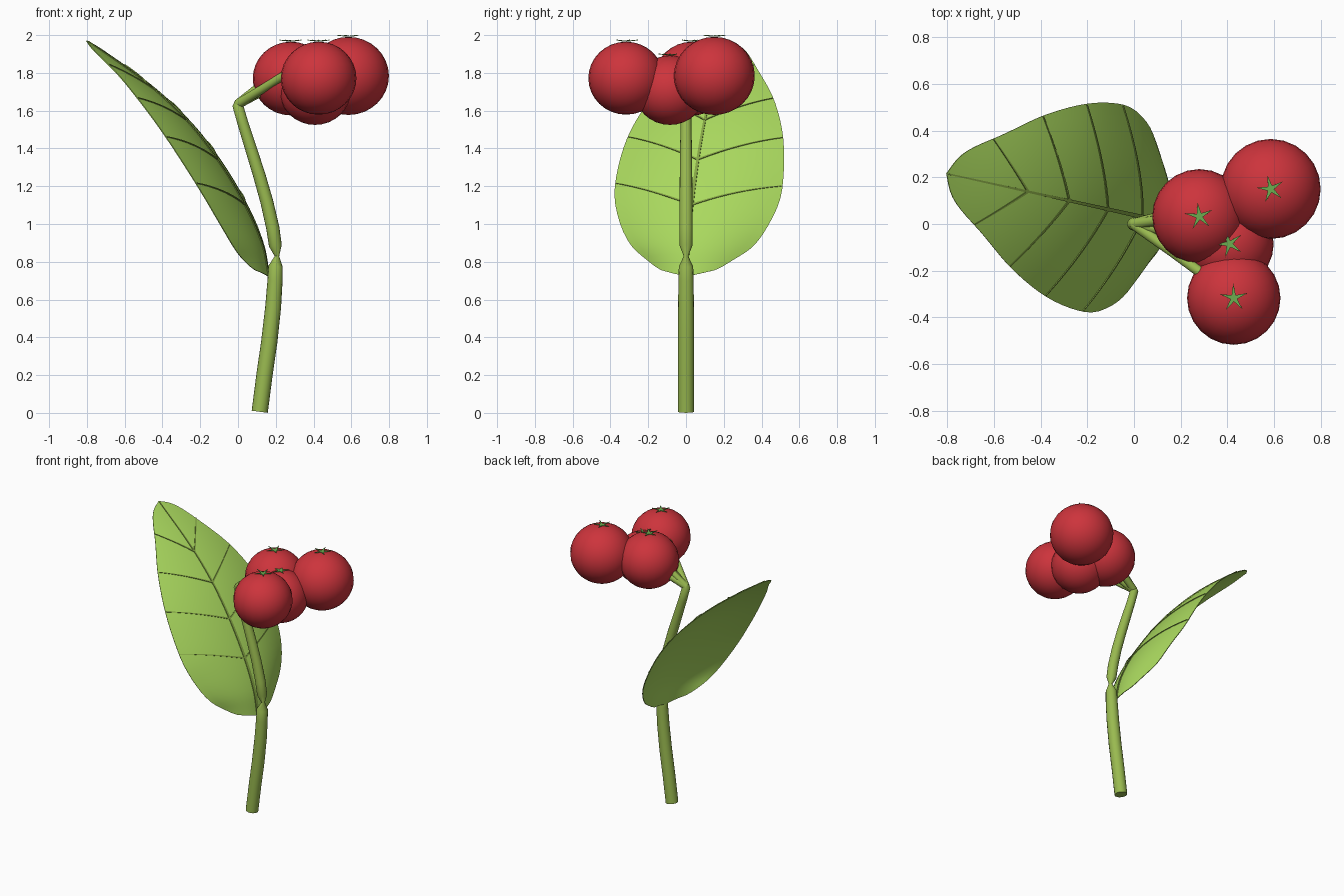
import bpy, bmesh, math
from mathutils import Vector

if "Cube" in bpy.data.objects:
    bpy.data.objects.remove(bpy.data.objects["Cube"])


def material(name, rgb):
    m = bpy.data.materials.new(name)
    m.diffuse_color = (*rgb, 1)
    m.use_nodes = True
    m.node_tree.nodes["Principled BSDF"].inputs["Base Color"].default_value = m.diffuse_color
    return m


RED = material("berry red", (0.61, 0.034, 0.045))
LEAF = material("leaf green", (0.40, 0.69, 0.112))
STEM = material("stem green", (0.32, 0.49, 0.08))
VEIN = material("vein green", (0.23, 0.37, 0.058))
STAR = material("calyx green", (0.15, 0.42, 0.08))


def finish(name, bm, mat, thickness=0):
    """Turn a bmesh into a smooth-shaded object, optionally a thin solid."""
    if not thickness:
        bmesh.ops.recalc_face_normals(bm, faces=bm.faces[:])
    me = bpy.data.meshes.new(name)
    bm.to_mesh(me)
    bm.free()
    me.materials.append(mat)
    ob = bpy.data.objects.new(name, me)
    bpy.context.collection.objects.link(ob)
    bpy.ops.object.select_all(action='DESELECT')
    ob.select_set(True)
    bpy.context.view_layer.objects.active = ob
    if thickness:
        mod = ob.modifiers.new("thickness", 'SOLIDIFY')
        mod.thickness, mod.offset = thickness, 0
        bpy.ops.object.modifier_apply(modifier=mod.name)
    bpy.ops.object.shade_smooth_by_angle(angle=math.radians(40))
    return ob


def curve_at(keys, s):
    """Smooth interpolation through (s, value...) keys."""
    n = len(keys)
    i = 0
    while i < n - 2 and s > keys[i + 1][0]:
        i += 1

    def slope(j, c):
        a, b = keys[max(j - 1, 0)], keys[min(j + 1, n - 1)]
        return (b[c] - a[c]) / (b[0] - a[0])
    a, b = keys[i], keys[i + 1]
    h = b[0] - a[0]
    t = (s - a[0]) / h
    return [(2*t**3 - 3*t*t + 1) * a[c] + (t**3 - 2*t*t + t) * h * slope(i, c)
            + (3*t*t - 2*t**3) * b[c] + (t**3 - t*t) * h * slope(i + 1, c)
            for c in range(1, len(a))]


def grid_faces(bm, rows, closed=False):
    for a, b in zip(rows, rows[1:]):
        n = len(a)
        for k in range(n if closed else n - 1):
            bm.faces.new((a[k], a[(k + 1) % n], b[(k + 1) % n], b[k]))


def tube(name, points, radii, mat, sides=16):
    """Round tube through points with a radius for each."""
    bm = bmesh.new()
    pts = [Vector(p) for p in points]
    rows = []
    for i, (p, r) in enumerate(zip(pts, radii)):
        d = (pts[min(i + 1, len(pts) - 1)] - pts[max(i - 1, 0)]).normalized()
        e = d.cross(Vector((0, 1, 0))).normalized()
        f = d.cross(e)
        rows.append([bm.verts.new(p + r * (math.cos(a) * e + math.sin(a) * f))
                     for a in (2 * math.pi * k / sides for k in range(sides))])
    grid_faces(bm, rows, True)
    bm.faces.new(rows[0])
    bm.faces.new(rows[-1])
    return finish(name, bm, mat)


# Stem: lower shoot, pinched node, upper shoot
stem = [(0.115, 0.006, 0.043), (0.14, 0.2, 0.043), (0.166, 0.38, 0.043),
        (0.186, 0.56, 0.042), (0.196, 0.70, 0.040), (0.199, 0.775, 0.038),
        (0.206, 0.83, 0.012), (0.198, 0.885, 0.034), (0.184, 0.98, 0.035),
        (0.152, 1.12, 0.034), (0.112, 1.26, 0.033), (0.065, 1.41, 0.031),
        (0.027, 1.53, 0.029), (-0.002, 1.63, 0.028), (0.002, 1.65, 0.018)]
tube("stem", [(x, 0, z) for x, z, r in stem], [r for x, z, r in stem], STEM)

# Berries with stalks and star calyxes: centre, radius, stalk end
berries = [((0.427, -0.317, 1.772), 0.200, (0.33, -0.24, 1.84)),
           ((0.28, 0.033, 1.770), 0.202, (0.20, 0.03, 1.80)),
           ((0.585, 0.15, 1.784), 0.214, (0.45, 0.12, 1.87)),
           ((0.408, -0.085, 1.708), 0.190, (0.32, -0.07, 1.80))]
for n, (c, r, end) in enumerate(berries, 1):
    c, end = Vector(c), Vector(end)
    bm = bmesh.new()
    bmesh.ops.create_uvsphere(bm, u_segments=24, v_segments=16, radius=r)
    bmesh.ops.scale(bm, vec=(1, 1, 0.965), verts=bm.verts)
    bmesh.ops.translate(bm, vec=c, verts=bm.verts)
    finish(f"berry_{n}", bm, RED)

    start = Vector((0, 0, 1.635))
    tube(f"berry_stalk_{n}", [start, start.lerp(end, 0.5), end],
         [0.025, 0.022, 0.023], STEM, 12)

    bm = bmesh.new()
    top = c + Vector((0, 0, r * 0.965 + 0.003))
    centre = bm.verts.new(top)
    ring = []
    for k in range(10):
        a = math.pi * k / 5 + 0.25 + n * 0.1
        q, lift = ((0.062, 0.006) if k % 2 == 0 else (0.015, 0.0))
        ring.append(bm.verts.new(top + Vector((q * math.cos(a), q * math.sin(a), lift))))
    for k in range(10):
        bm.faces.new((centre, ring[k], ring[(k + 1) % 10]))
    finish(f"calyx_{n}", bm, STAR, 0.004)

# Leaf: midrib (length, run, height), half-width and backward arch along it
L = 1.64
midrib = [(0, 0, 0.722), (0.174, 0.035, 0.89), (0.404, 0.13, 1.10), (0.687, 0.28, 1.34),
          (0.957, 0.45, 1.55), (1.245, 0.665, 1.745), (L, 0.985, 1.97)]
width = [(0, 0.001), (0.02, 0.08), (0.05, 0.165), (0.2, 0.325), (0.4, 0.42), (0.58, 0.45),
         (0.887, 0.422), (1.157, 0.336), (1.4, 0.205), (1.54, 0.125), (1.6, 0.07), (L, 0.001)]
arch_front = [(0, 1.6), (0.05, 1.5), (0.2, 0.78), (0.4, 0.48), (0.6, 0.40), (L, 0.42)]
arch_back = [(0, 1.7), (0.1, 1.3), (0.3, 0.75), (0.58, 0.54), (0.9, 0.43), (L, 0.42)]


def leaf_point(s, v, h=0):
    """Point on the arched leaf, h above its upper face."""
    s = min(max(s, 0), L)
    u, z = curve_at(midrib, s)
    u0, z0 = curve_at(midrib, max(s - 0.01, 0))
    u1, z1 = curve_at(midrib, min(s + 0.01, L))
    t = Vector((u1 - u0, z1 - z0)).normalized()
    h -= curve_at(arch_front if v > 0 else arch_back, s)[0] * v * v
    u, z = u - t.y * h, z + t.x * h
    return Vector((0.16 - 0.977 * u - 0.216 * v, 0.003 + 0.216 * u - 0.977 * v, z))


bm = bmesh.new()
rows = []
for i in range(41):
    s = L * (1 - math.cos(math.pi * i / 40)) / 2
    w = curve_at(width, s)[0]
    rows.append([bm.verts.new(leaf_point(s, w * k / 8)) for k in range(-8, 9)])
grid_faces(bm, rows)
finish("leaf", bm, LEAF, 0.005)


# Veins: tapered strips lying on the upper face
def vein(name, a, b, w0, w1, steps=14):
    bm = bmesh.new()
    d = Vector((b[0] - a[0], b[1] - a[1]))
    side = Vector((-d.y, d.x)).normalized()
    rows = []
    for i in range(steps + 1):
        f = i / steps
        p = Vector(a) + d * f
        q = side * (w0 + (w1 - w0) * f) / 2
        rows.append([bm.verts.new(leaf_point(p.x + e * q.x, p.y + e * q.y, 0.0045))
                     for e in (-1, 1)])
    grid_faces(bm, rows)
    finish(name, bm, VEIN, 0.005)


vein("midrib", (0.0, 0), (L - 0.01, 0), 0.022, 0.006, 40)
for n, (s0, s1) in enumerate([(0.404, 0.587), (0.687, 0.895), (0.957, 1.17), (1.2, 1.43)], 1):
    w = curve_at(width, s1)[0] * 0.99
    for sign, label in ((1, "front"), (-1, "back")):
        vein(f"side_vein_{label}_{n}", (s0, 0), (s1, sign * w), 0.010, 0.004)
